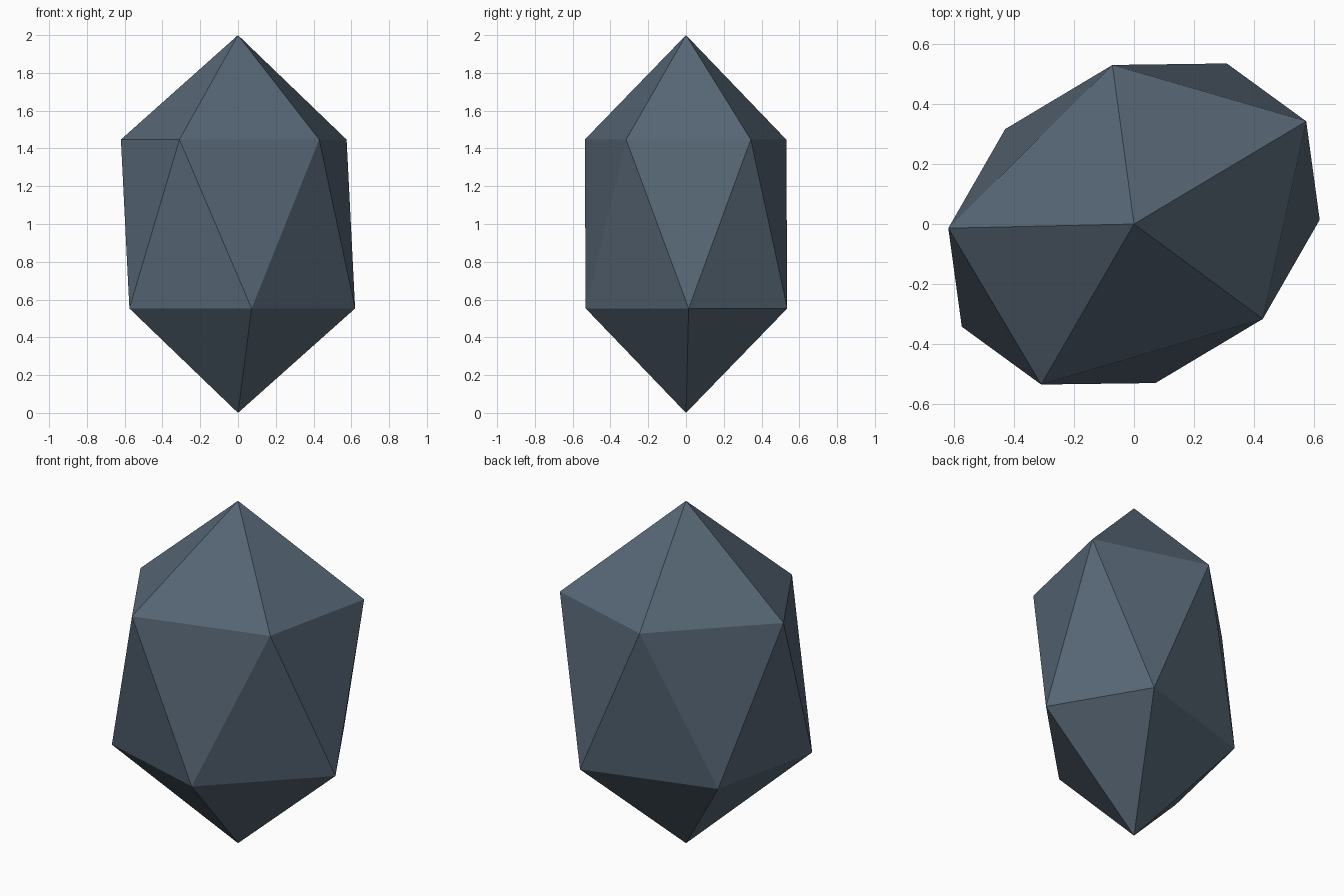
import bpy, bmesh
from mathutils import Vector

if "Cube" in bpy.data.objects:
    bpy.data.objects.remove(bpy.data.objects["Cube"])

# Slate colour
mat = bpy.data.materials.new("slate_blue")
mat.diffuse_color = (0.095, 0.135, 0.18, 1)
mat.use_nodes = True
mat.node_tree.nodes["Principled BSDF"].inputs["Base Color"].default_value = mat.diffuse_color

# Stretched twenty-sided gem: upper ring, mirrored through the centre for the lower ring
ring = [(-0.62, -0.014), (-0.31, -0.536), (0.43, -0.317), (0.575, 0.343), (-0.072, 0.531)]
bm = bmesh.new()
for s in (1, -1):
    bm.verts.new((0, 0, 1 + s))
    for x, y in ring:
        bm.verts.new(Vector((s * x, s * y, 1 + s * 0.447)))
bmesh.ops.convex_hull(bm, input=bm.verts[:])
bmesh.ops.recalc_face_normals(bm, faces=bm.faces[:])

mesh = bpy.data.meshes.new("gem_rock")
bm.to_mesh(mesh)
bm.free()
mesh.materials.append(mat)
rock = bpy.data.objects.new("gem_rock", mesh)
bpy.context.collection.objects.link(rock)
